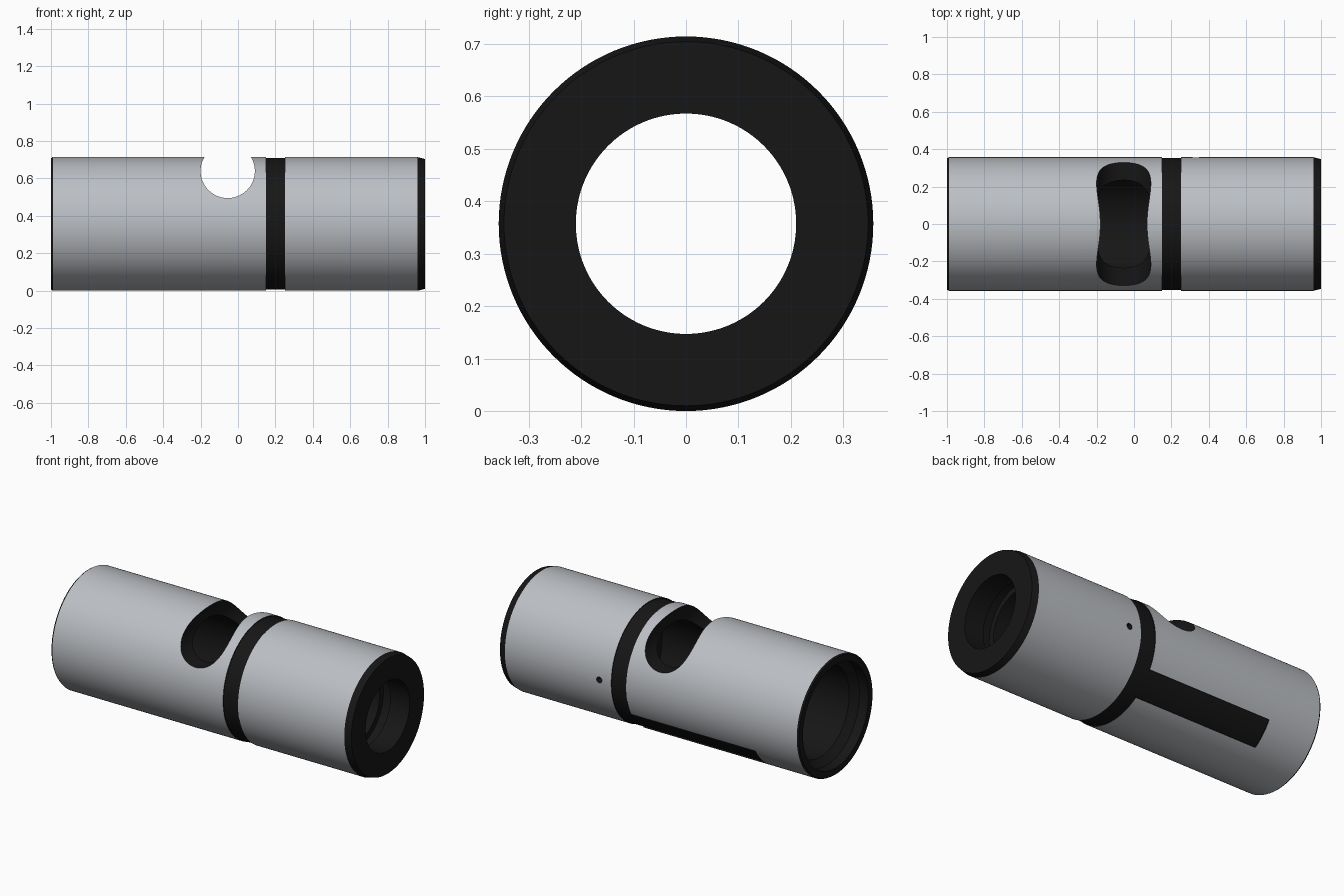
import bpy, bmesh, math
from mathutils import Matrix, Vector

if "Cube" in bpy.data.objects:
    bpy.data.objects.remove(bpy.data.objects["Cube"])

R = 0.357
AXIS_Z = 0.357


def material(name, rgb):
    m = bpy.data.materials.new(name)
    m.diffuse_color = (*rgb, 1)
    m.use_nodes = True
    m.node_tree.nodes["Principled BSDF"].inputs["Base Color"].default_value = m.diffuse_color
    return m


steel = material("steel", (0.5, 0.52, 0.55))
black = material("black_finish", (0.008, 0.008, 0.008))


def revolve(name, profile, mats, grey_edges=(), a0=0.0, a1=360.0, steps=128):
    """Turn a closed (x, radius) profile about the x axis."""
    full = a1 - a0 >= 360
    bm = bmesh.new()
    rings = []
    for i in range(steps if full else steps + 1):
        a = math.radians(a0 + (a1 - a0) * i / steps)
        rings.append([bm.verts.new((x, r * math.cos(a), AXIS_Z + r * math.sin(a)))
                      for x, r in profile])
    n = len(profile)
    for i in range(steps):
        p, q = rings[i], rings[(i + 1) % len(rings)]
        for j in range(n):
            k = (j + 1) % n
            f = bm.faces.new((p[j], p[k], q[k], q[j]))
            f.material_index = 0 if j in grey_edges else len(mats) - 1
    if not full:
        bm.faces.new(rings[0])
        bm.faces.new(rings[-1])
    bmesh.ops.recalc_face_normals(bm, faces=bm.faces)
    return to_object(name, bm, mats)


def to_object(name, bm, mats):
    me = bpy.data.meshes.new(name)
    bm.to_mesh(me)
    bm.free()
    for m in mats:
        me.materials.append(m)
    ob = bpy.data.objects.new(name, me)
    bpy.context.collection.objects.link(ob)
    return ob


def drill(name, radius, depth, centre):
    """Black cylinder cutter along y."""
    bm = bmesh.new()
    bmesh.ops.create_cone(bm, cap_ends=True, segments=96, radius1=radius,
                          radius2=radius, depth=depth,
                          matrix=Matrix.Translation(Vector(centre))
                          @ Matrix.Rotation(math.pi / 2, 4, 'X'))
    return to_object(name, bm, [black])


# Sleeve: outer wall with shallow band groove and chamfers, then stepped bore
profile = [
    (-1.0, R - 0.006), (-0.99, R), (0.15, R), (0.15, R - 0.005),
    (0.25, R - 0.005), (0.25, R), (0.96, R), (1.0, R - 0.01),
    (1.0, 0.21), (0.87, 0.21), (0.87, 0.245), (0.80, 0.245),
    (0.80, 0.21), (0.35, 0.21), (0.35, 0.272), (-0.90, 0.272),
    (-0.94, 0.312), (-1.0, 0.312),
]
sleeve = revolve("sleeve", profile, [steel, black], grey_edges=(1, 5))

# Cutters: cross notch on top, small pin hole at the back, long shallow recess
cutters = [
    drill("notch_cutter", 0.145, 1.2, (-0.055, 0, 0.64)),
    drill("pin_hole_cutter", 0.018, 0.3, (0.33, 0.33, AXIS_Z)),
    revolve("recess_cutter",
            [(-0.68, R - 0.008), (0.158, R - 0.008), (0.158, R + 0.05), (-0.68, R + 0.05)],
            [black], a0=-57, a1=-30, steps=12),
]
for c in cutters:
    c.hide_render = True
    c.hide_set(True)
    mod = sleeve.modifiers.new(c.name, 'BOOLEAN')
    mod.operation = 'DIFFERENCE'
    mod.solver = 'EXACT'
    mod.material_mode = 'TRANSFER'
    mod.object = c

# Bake the cuts, remove the cutters and smooth the round walls
bpy.context.view_layer.objects.active = sleeve
sleeve.select_set(True)
for m in list(sleeve.modifiers):
    bpy.ops.object.modifier_apply(modifier=m.name)
for c in cutters:
    bpy.data.objects.remove(c, do_unlink=True)
bpy.ops.object.shade_smooth_by_angle(angle=math.radians(12))
